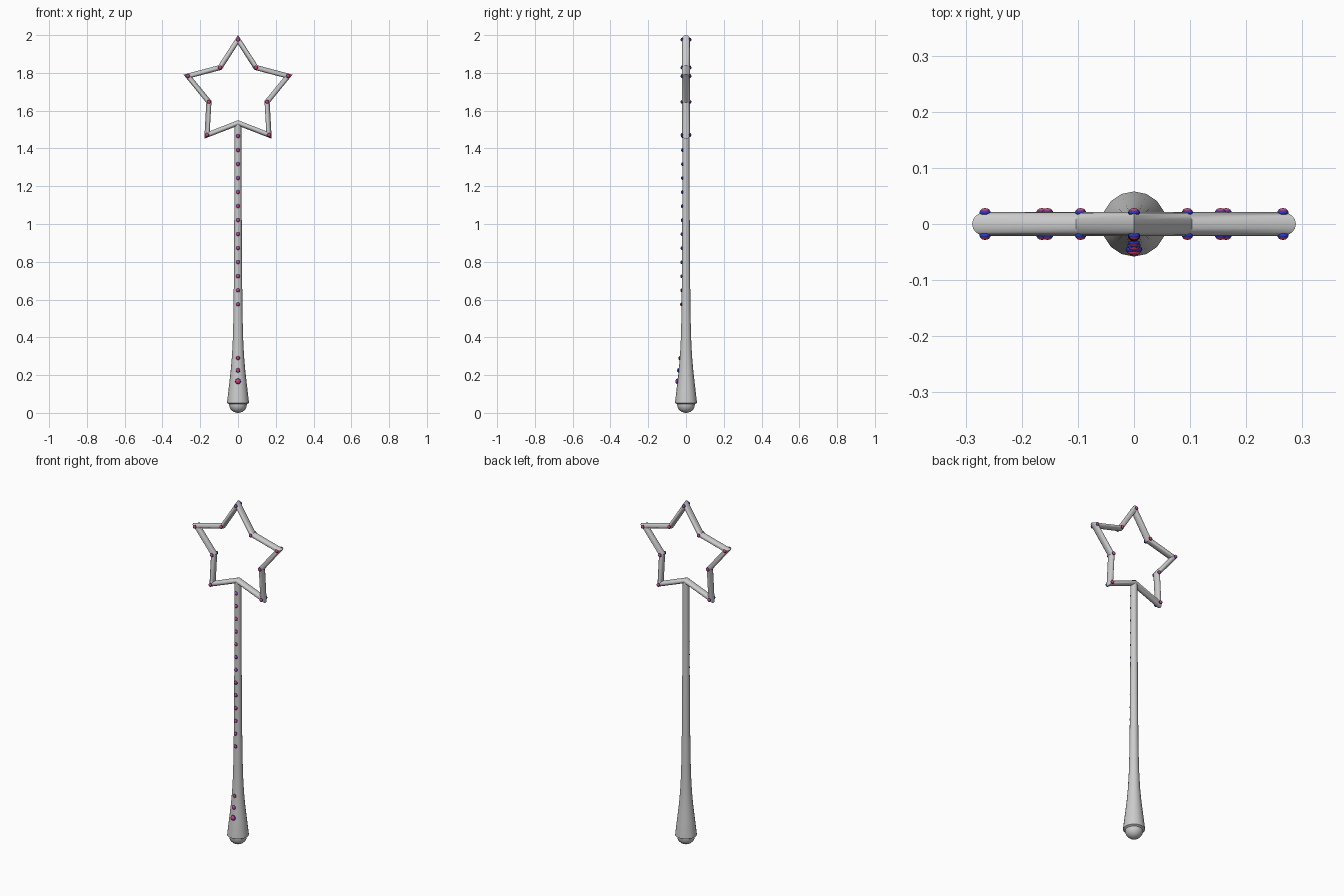
import bpy, bmesh, math
from mathutils import Matrix

if "Cube" in bpy.data.objects:
    bpy.data.objects.remove(bpy.data.objects["Cube"])


def material(name, rgba):
    m = bpy.data.materials.new(name)
    m.diffuse_color = rgba
    m.use_nodes = True
    m.node_tree.nodes["Principled BSDF"].inputs["Base Color"].default_value = m.diffuse_color
    return m


RED = material("red_gem", (0.75, 0.05, 0.15, 1))
BLUE = material("blue_setting", (0.03, 0.04, 0.6, 1))


def finish(name, bm, mats=(), angle=35):
    bmesh.ops.recalc_face_normals(bm, faces=bm.faces)
    me = bpy.data.meshes.new(name)
    bm.to_mesh(me)
    bm.free()
    for m in mats:
        me.materials.append(m)
    ob = bpy.data.objects.new(name, me)
    bpy.context.collection.objects.link(ob)
    bpy.ops.object.select_all(action='DESELECT')
    ob.select_set(True)
    bpy.context.view_layer.objects.active = ob
    bpy.ops.object.shade_smooth_by_angle(angle=math.radians(angle))
    return ob


def skin(bm, rings, closed):
    n = len(rings[0])
    for i in range(len(rings) if closed else len(rings) - 1):
        a, b = rings[i], rings[(i + 1) % len(rings)]
        for j in range(n):
            k = (j + 1) % n
            bm.faces.new((a[j], a[k], b[k], b[j]))


# Handle and shaft: one turned profile (radius, z)
PROFILE = [(0.012, 0.001), (0.027, 0.008), (0.039, 0.019), (0.046, 0.034),
           (0.047, 0.047), (0.058, 0.053), (0.0575, 0.06), (0.047, 0.15),
           (0.039, 0.22), (0.032, 0.30), (0.027, 0.40), (0.024, 0.52),
           (0.022, 0.70), (0.020, 1.0), (0.018, 1.3), (0.018, 1.53)]
bm = bmesh.new()
rings = []
for r, z in PROFILE:
    rings.append([bm.verts.new((r * math.cos(t), r * math.sin(t), z))
                  for t in (2 * math.pi * j / 16 for j in range(16))])
skin(bm, rings, False)
tip = bm.verts.new((0, 0, 0))
for j in range(16):
    bm.faces.new((tip, rings[0][(j + 1) % 16], rings[0][j]))
bm.faces.new(rings[-1])
finish("handle_shaft", bm)

# Star frame: oval tube swept round ten mitred corners
CZ, R_OUT, R_IN = 1.697, 0.279, 0.162
corners = [(R_OUT if i % 2 == 0 else R_IN, math.pi * i / 5) for i in range(10)]
bm = bmesh.new()
rings = []
for i, (rad, ang) in enumerate(corners):
    miter = 0.0245 if i % 2 == 0 else 0.0145
    ring = []
    for j in range(16):
        t = 2 * math.pi * j / 16
        r = rad + miter * math.cos(t)
        ring.append(bm.verts.new((r * math.sin(ang), 0.021 * math.sin(t),
                                  CZ + r * math.cos(ang))))
    rings.append(ring)
skin(bm, rings, True)
finish("star_frame", bm)


# Gems: flat blue setting with a red dome, facing front (-1) or back (1)
def add_gem(bm, x, y, z, r, side=-1):
    parts = ((1.0, 0.55, 0, 1), (0.82, 0.5, 0.25, 0))
    for scale, depth, lift, mat in parts:
        old = set(bm.faces)
        mtx = (Matrix.Translation((x, y + side * lift * r, z))
               @ Matrix.Diagonal((scale * r, depth * r, scale * r, 1)))
        bmesh.ops.create_uvsphere(bm, u_segments=12, v_segments=8,
                                  radius=1, matrix=mtx)
        for f in set(bm.faces) - old:
            f.material_index = mat


def shaft_radius(z):
    for (r0, z0), (r1, z1) in zip(PROFILE, PROFILE[1:]):
        if z0 <= z <= z1:
            return r0 + (r1 - r0) * (z - z0) / (z1 - z0)


bm = bmesh.new()
for i, (rad, ang) in enumerate(corners):
    if i != 5:  # the shaft joins here
        for side in (-1, 1):
            add_gem(bm, rad * math.sin(ang), side * 0.0205,
                    CZ + rad * math.cos(ang), 0.0105, side)
finish("star_gems", bm, (RED, BLUE), 60)

bm = bmesh.new()
for i in range(13):
    z = 0.575 + i * 0.0742
    add_gem(bm, 0, -shaft_radius(z), z, 0.0105)
finish("shaft_gems", bm, (RED, BLUE), 60)

bm = bmesh.new()
for z, r in ((0.167, 0.015), (0.225, 0.012), (0.29, 0.0105)):
    add_gem(bm, 0, -shaft_radius(z), z, r)
finish("grip_gems", bm, (RED, BLUE), 60)
